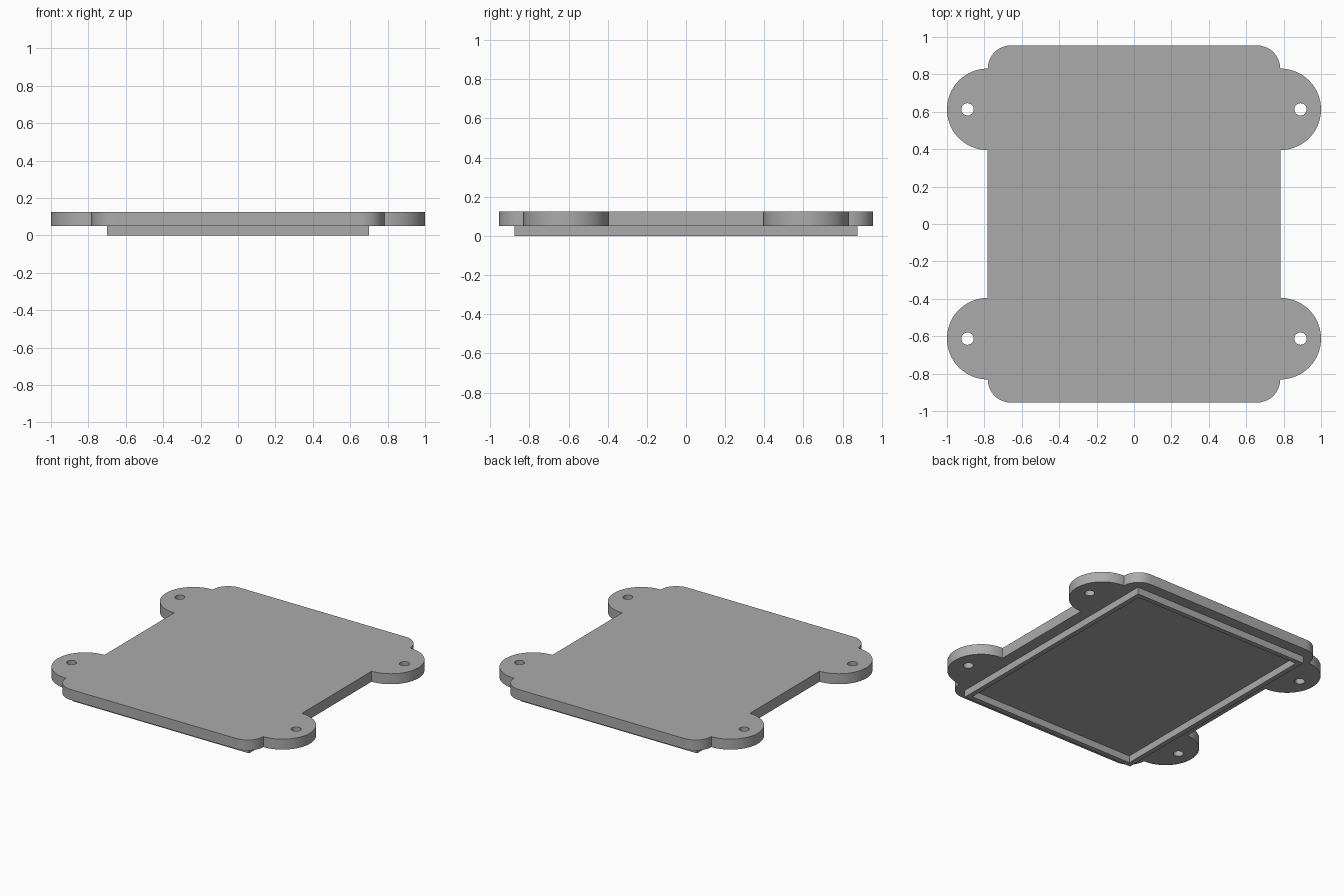
import bpy, bmesh
from math import sin, cos, pi

old = bpy.data.objects.get("Cube")
if old:
    bpy.data.objects.remove(old, do_unlink=True)

grey = bpy.data.materials.new("mid grey")
grey.use_nodes = True
colour = (0.41, 0.41, 0.41, 1)
grey.diffuse_color = colour
grey.node_tree.nodes["Principled BSDF"].inputs["Base Color"].default_value = colour

EAR_X, EAR_Y, EAR_R = 0.782, 0.613, 0.218
HOLE_X, HOLE_R = 0.89, 0.033
HALF_Y, CORNER = 0.955, 0.125
BASE, TOP = 0.05, 0.125


def arc(cx, cy, r, start, end, steps):
    """Points along a circular arc, angles in radians."""
    angles = [start + (end - start) * i / steps for i in range(steps + 1)]
    return [(cx + r * cos(a), cy + r * sin(a)) for a in angles]


def rectangle(x, y):
    return [(-x, -y), (x, -y), (x, y), (-x, y)]


def extruded(name, loops, z0, z1):
    """Solid from an outline followed by any hole outlines."""
    bm = bmesh.new()
    edges = []
    for loop in loops:
        verts = [bm.verts.new((x, y, z0)) for x, y in loop]
        edges += [bm.edges.new((a, b)) for a, b in zip(verts, verts[1:] + verts[:1])]
    bmesh.ops.triangle_fill(bm, use_beauty=True, use_dissolve=False, edges=edges)
    solid = bmesh.ops.extrude_face_region(bm, geom=bm.faces[:])
    for v in solid["geom"]:
        if isinstance(v, bmesh.types.BMVert):
            v.co.z = z1
    bmesh.ops.recalc_face_normals(bm, faces=bm.faces[:])
    mesh = bpy.data.meshes.new(name)
    bm.to_mesh(mesh)
    bm.free()
    mesh.materials.append(grey)
    obj = bpy.data.objects.new(name, mesh)
    bpy.context.collection.objects.link(obj)
    bpy.ops.object.select_all(action="DESELECT")
    obj.select_set(True)
    bpy.context.view_layer.objects.active = obj
    bpy.ops.object.shade_smooth_by_angle(angle=pi / 6)
    return obj


# Cover plate outline: one quarter with a mounting ear and a rounded corner, mirrored
quarter = arc(EAR_X, EAR_Y, EAR_R, -pi / 2, pi / 2, 40)
quarter += arc(EAR_X - CORNER, HALF_Y - CORNER, CORNER, 0.02, pi / 2, 16)
upper = quarter + [(-x, y) for x, y in reversed(quarter)]
outline = upper + [(x, -y) for x, y in reversed(upper)]

# Screw holes through the four ears
holes = [arc(sx * HOLE_X, sy * EAR_Y, HOLE_R, 0, 2 * pi, 24)[:-1]
         for sx in (-1, 1) for sy in (-1, 1)]
extruded("cover_plate", [outline] + holes, BASE, TOP)

# Locating rim under the plate
extruded("locating_rim", [rectangle(0.70, 0.875), rectangle(0.665, 0.84)], 0, BASE)
